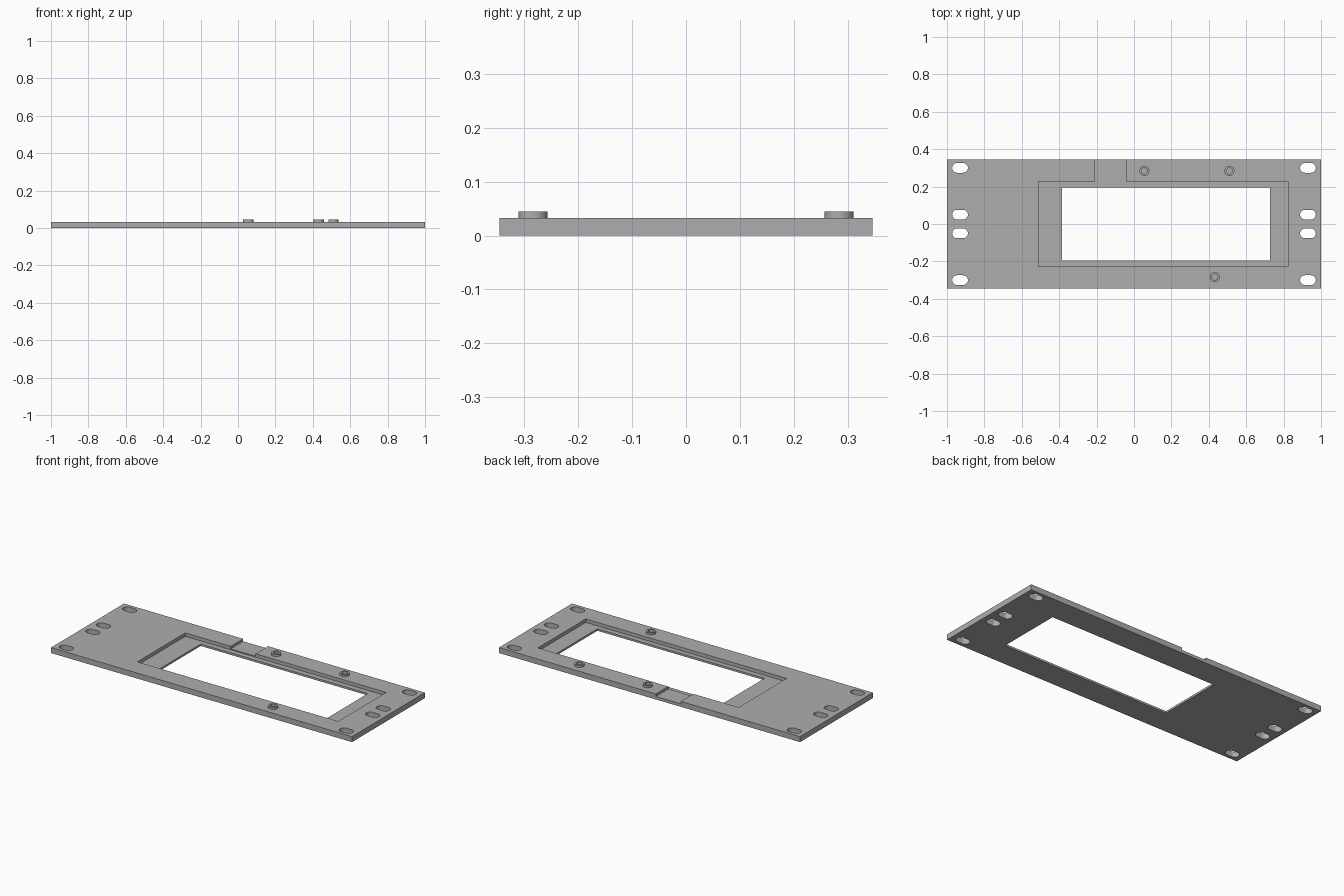
import bpy, bmesh, math

if "Cube" in bpy.data.objects:
    bpy.data.objects.remove(bpy.data.objects["Cube"])

PLATE_TOP = 0.033
RECESS_FLOOR = 0.012
CHANNEL_FLOOR = 0.018

grey = bpy.data.materials.new("plain grey")
grey.diffuse_color = (0.42, 0.42, 0.42, 1)
grey.use_nodes = True
grey.node_tree.nodes["Principled BSDF"].inputs["Base Color"].default_value = grey.diffuse_color


def prism(name, outline, z0, z1):
    """Extrude a closed xy outline from z0 to z1."""
    bm = bmesh.new()
    face = bm.faces.new([bm.verts.new((x, y, z0)) for x, y in outline])
    top = bmesh.ops.extrude_face_region(bm, geom=[face])["geom"]
    bmesh.ops.translate(bm, vec=(0, 0, z1 - z0),
                        verts=[v for v in top if isinstance(v, bmesh.types.BMVert)])
    bmesh.ops.recalc_face_normals(bm, faces=bm.faces)
    mesh = bpy.data.meshes.new(name)
    bm.to_mesh(mesh)
    bm.free()
    mesh.materials.append(grey)
    obj = bpy.data.objects.new(name, mesh)
    bpy.context.collection.objects.link(obj)
    return obj


def rect(x0, x1, y0, y1):
    return [(x0, y0), (x1, y0), (x1, y1), (x0, y1)]


def slot(cx, cy, half, r, steps=12):
    """Rounded slot along x; half = 0 gives a circle."""
    pts = []
    for side, start in ((1, -math.pi / 2), (-1, math.pi / 2)):
        for i in range(steps + (1 if half else 0)):
            a = start + math.pi * i / steps
            pts.append((cx + side * half + r * math.cos(a), cy + r * math.sin(a)))
    return pts


def cut(target, cutter):
    cutter.hide_render = True
    mod = target.modifiers.new("cut", 'BOOLEAN')
    mod.operation = 'DIFFERENCE'
    mod.solver = 'EXACT'
    mod.object = cutter
    bpy.context.view_layer.objects.active = target
    bpy.ops.object.modifier_apply(modifier=mod.name)
    bpy.data.objects.remove(cutter)


def smooth(obj):
    bpy.ops.object.select_all(action='DESELECT')
    obj.select_set(True)
    bpy.context.view_layer.objects.active = obj
    bpy.ops.object.shade_smooth_by_angle(angle=math.radians(30))


# Flat panel with a stepped display opening and a cable channel to the back edge
panel = prism("panel", rect(-1, 1, -0.346, 0.346), 0, PLATE_TOP)
cut(panel, prism("recess_cutter", rect(-0.51, 0.825, -0.227, 0.228), RECESS_FLOOR, 0.1))
cut(panel, prism("window_cutter", rect(-0.385, 0.726, -0.196, 0.196), -0.1, 0.1))
cut(panel, prism("channel_cutter", rect(-0.208, -0.042, 0.2, 0.4), CHANNEL_FLOOR, 0.1))

# Mounting slots at both ends
for x in (-0.93, 0.93):
    for y in (-0.30, -0.05, 0.05, 0.30):
        cut(panel, prism("slot_cutter", slot(x, y, 0.016, 0.026), -0.1, 0.1))

# Raised screw bosses with blind holes
for x, y in ((0.055, 0.284), (0.51, 0.284), (0.432, -0.284)):
    cut(panel, prism("pilot_cutter", slot(x, y, 0, 0.016), 0.015, 0.1))
    boss = prism("screw_boss", slot(x, y, 0, 0.027), PLATE_TOP, 0.045)
    cut(boss, prism("hole_cutter", slot(x, y, 0, 0.016), 0, 0.1))
    smooth(boss)
smooth(panel)
